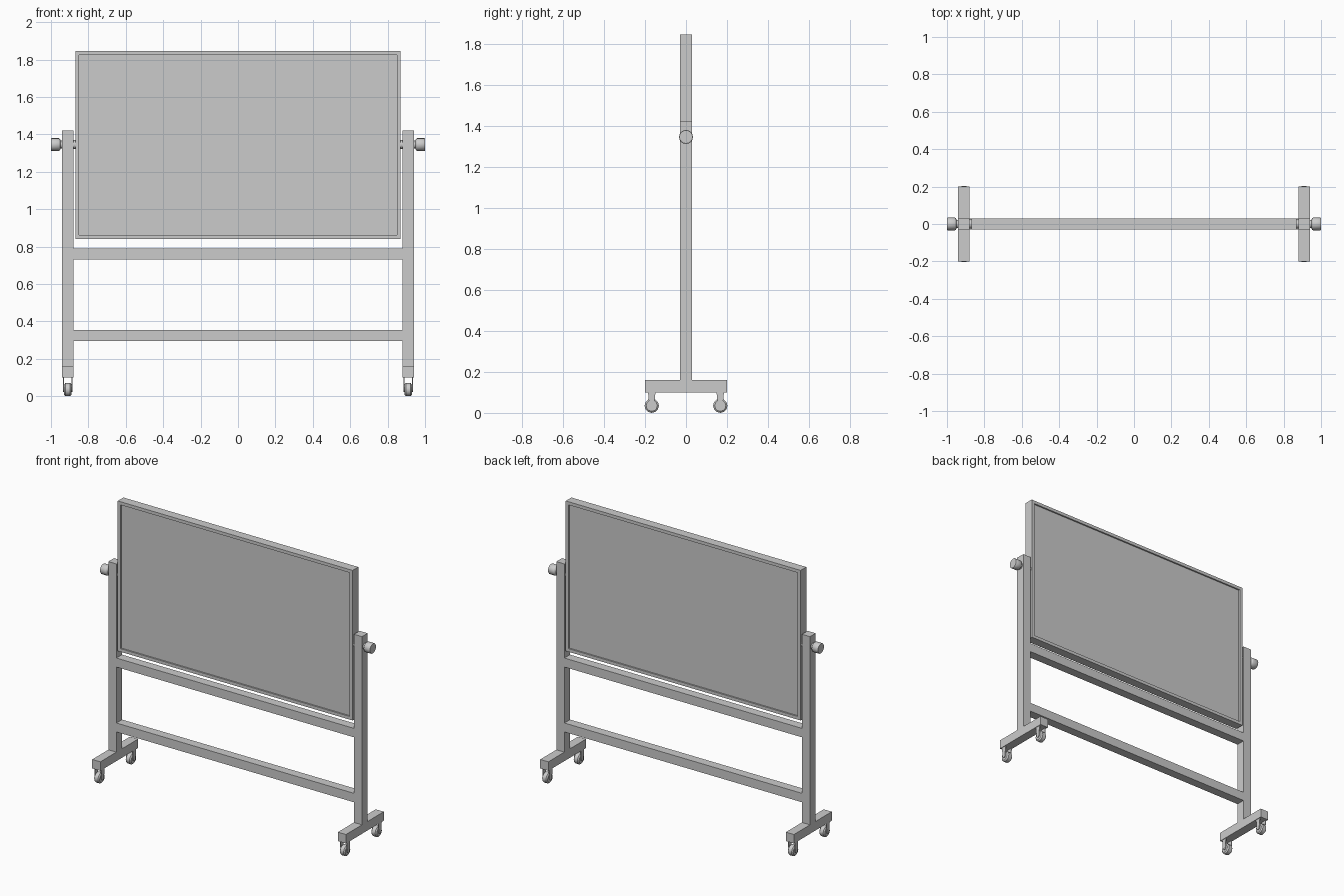
import bpy, bmesh, math
from mathutils import Matrix, Vector

if "Cube" in bpy.data.objects:
    bpy.data.objects.remove(bpy.data.objects["Cube"])


def finish(name, bm, smooth=False):
    bmesh.ops.recalc_face_normals(bm, faces=bm.faces)
    me = bpy.data.meshes.new(name)
    bm.to_mesh(me)
    bm.free()
    ob = bpy.data.objects.new(name, me)
    bpy.context.collection.objects.link(ob)
    if smooth:
        bpy.ops.object.select_all(action='DESELECT')
        ob.select_set(True)
        bpy.context.view_layer.objects.active = ob
        bpy.ops.object.shade_smooth_by_angle(angle=math.radians(35))
    return ob


def box(name, lo, hi):
    lo, hi = Vector(lo), Vector(hi)
    bm = bmesh.new()
    bmesh.ops.create_cube(bm, size=1, matrix=Matrix.Translation((lo + hi) / 2)
                          @ Matrix.Diagonal((*(hi - lo), 1)))
    return finish(name, bm)


def lathe_x(name, profile, centre, sides, smooth=True):
    """Revolve (x, radius) points around the x axis, with closed ends."""
    bm = bmesh.new()
    rings = []
    for x, r in profile:
        rings.append([bm.verts.new(Vector(centre) + Vector((
            x, r * math.cos(2 * math.pi * i / sides), r * math.sin(2 * math.pi * i / sides))))
            for i in range(sides)])
    for a, b in zip(rings, rings[1:]):
        for i in range(sides):
            j = (i + 1) % sides
            bm.faces.new((a[i], a[j], b[j], b[i]))
    bm.faces.new(rings[0])
    bm.faces.new(rings[-1])
    return finish(name, bm, smooth)


def plate_x(name, outline, x0, x1):
    """Extrude a (y, z) outline along x."""
    bm = bmesh.new()
    face = bm.faces.new([bm.verts.new((x0, y, z)) for y, z in outline])
    ext = bmesh.ops.extrude_face_region(bm, geom=[face])['geom']
    bmesh.ops.translate(bm, vec=(x1 - x0, 0, 0),
                        verts=[v for v in ext if isinstance(v, bmesh.types.BMVert)])
    return finish(name, bm)


# board: framed slab with a recessed writing surface on both faces
board = box("board", (-0.87, -0.03, 0.84), (0.87, 0.03, 1.845))
bm = bmesh.new()
bm.from_mesh(board.data)
for f in [f for f in bm.faces if abs(f.normal.y) > 0.9]:
    n = f.normal.copy()
    bmesh.ops.inset_region(bm, faces=[f], thickness=0.03)
    wall = bmesh.ops.extrude_face_region(bm, geom=[f])['geom']
    bmesh.ops.translate(bm, vec=-n * 0.01,
                        verts=[v for v in wall if isinstance(v, bmesh.types.BMVert)])
    bmesh.ops.delete(bm, geom=[f], context='FACES_ONLY')
bm.to_mesh(board.data)
bm.free()

# cross rails
box("upper_rail", (-0.88, -0.03, 0.73), (0.88, 0.03, 0.79))
box("lower_rail", (-0.88, -0.03, 0.295), (0.88, 0.03, 0.355))

for side, s in (("left", -1), ("right", 1)):
    # upright and foot
    a, b = sorted((s * 0.88, s * 0.94))
    box(f"{side}_post", (a, -0.03, 0.16), (b, 0.03, 1.42))
    box(f"{side}_foot", (a, -0.20, 0.10), (b, 0.20, 0.16))

    # pivot knob with its spindle running through the post
    knob = [(0.865, 0.024), (0.88, 0.024), (0.94, 0.022), (0.948, 0.022),
            (0.953, 0.031), (0.958, 0.034), (0.997, 0.034), (1.0, 0.032)]
    lathe_x(f"{side}_pivot_knob", [(s * x, r) for x, r in knob], (0, 0, 1.345), 16)

    # casters
    for end, e in (("front", -1), ("back", 1)):
        x, y, z = s * 0.91, e * 0.167, 0.035
        tag = f"{side}_{end}"
        wheel = [(-0.02, 0.027), (-0.013, 0.035), (0.013, 0.035), (0.02, 0.027)]
        lathe_x(f"{tag}_wheel", wheel, (x, y, z), 12)
        lathe_x(f"{tag}_axle", [(-0.026, 0.007), (0.026, 0.007)], (x, y, z), 8)
        arc = [(y + 0.012 * math.cos(t), z + 0.012 * math.sin(t))
               for t in (math.pi * (1 + k / 6) for k in range(7))]
        outline = [(y + 0.018, 0.10), (y - 0.018, 0.10)] + arc
        for d in (-1, 1):
            plate_x(f"{tag}_fork_{'inner' if d * s < 0 else 'outer'}", outline,
                    x + d * 0.021, x + d * 0.026)
